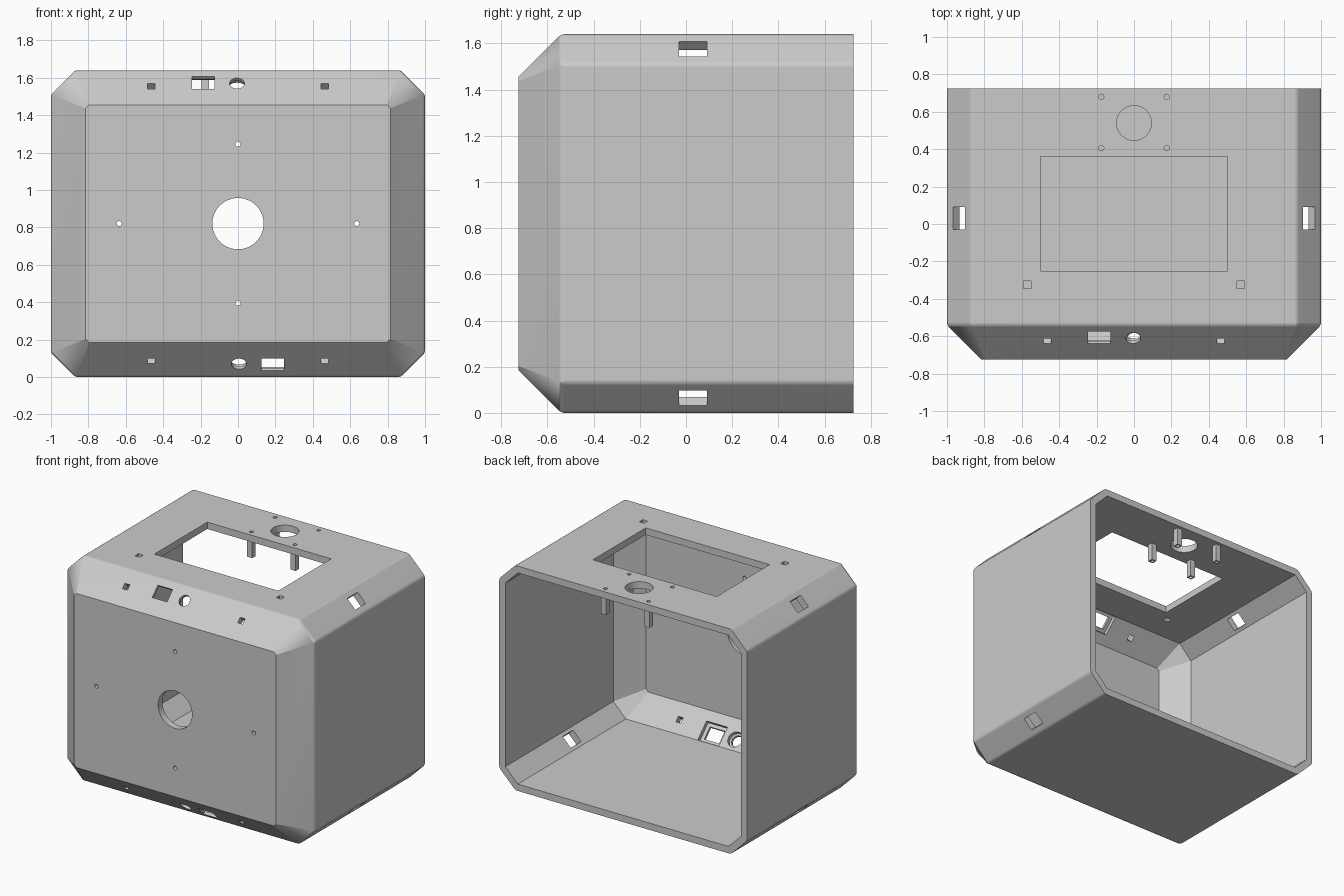
import bpy, bmesh
from math import radians, pi, atan2
from mathutils import Matrix, Vector

if "Cube" in bpy.data.objects:
    bpy.data.objects.remove(bpy.data.objects["Cube"], do_unlink=True)

MID = 0.82          # height of the centre line
WALL = 0.05
INSET = WALL * 0.414  # how far a 45 degree crease moves when offset by the wall

grey = bpy.data.materials.new("light grey plastic")
grey.use_nodes = True
grey.diffuse_color = (0.6, 0.6, 0.6, 1)
grey.node_tree.nodes["Principled BSDF"].inputs["Base Color"].default_value = (0.6, 0.6, 0.6, 1)


def make_object(name, bm):
    bmesh.ops.recalc_face_normals(bm, faces=bm.faces)
    mesh = bpy.data.meshes.new(name)
    bm.to_mesh(mesh)
    bm.free()
    mesh.materials.append(grey)
    obj = bpy.data.objects.new(name, mesh)
    bpy.context.collection.objects.link(obj)
    return obj


def ring(bm, y, half_x, half_z, c):
    """Rectangle with chamfered corners, standing at depth y."""
    quarter = [(half_x, half_z - c), (half_x - c, half_z)]
    pts = (quarter + [(-x, z) for x, z in reversed(quarter)]
           + [(-x, -z) for x, z in quarter] + [(x, -z) for x, z in reversed(quarter)])
    return [bm.verts.new((x, y, MID + z)) for x, z in pts]


def loft(rings_data):
    bm = bmesh.new()
    rings = [ring(bm, *r) for r in rings_data]
    for a, b in zip(rings, rings[1:]):
        for i in range(8):
            j = (i + 1) % 8
            bm.faces.new((a[i], a[j], b[j], b[i]))
    bm.faces.new(rings[0])
    bm.faces.new(rings[-1])
    return bm


def apply_all(obj):
    bpy.ops.object.select_all(action='DESELECT')
    obj.select_set(True)
    bpy.context.view_layer.objects.active = obj
    for m in list(obj.modifiers):
        bpy.ops.object.modifier_apply(modifier=m.name)


def subtract(target, cutter):
    mod = target.modifiers.new("cut", 'BOOLEAN')
    mod.operation = 'DIFFERENCE'
    mod.solver = 'EXACT'
    mod.object = cutter
    apply_all(target)
    bpy.data.objects.remove(cutter, do_unlink=True)


def cut_box(target, matrix, size):
    bm = bmesh.new()
    bmesh.ops.create_cube(bm, size=1, matrix=matrix @ Matrix.Diagonal((*size, 1)))
    subtract(target, make_object("cutter", bm))


def cut_round(target, matrix, radius, depth, sides=32):
    bm = bmesh.new()
    bmesh.ops.create_cone(bm, cap_ends=True, segments=sides, radius1=radius,
                          radius2=radius, depth=depth, matrix=matrix)
    subtract(target, make_object("cutter", bm))


def at(x, y, z):
    return Matrix.Translation((x, y, z))


def finish(obj):
    apply_all(obj)
    bpy.ops.object.shade_smooth_by_angle(angle=radians(25))
    mod = obj.modifiers.new("flat faces stay flat", 'WEIGHTED_NORMAL')
    mod.keep_sharp = True


# Outer body, with softly rounded creases except around the front face
bm = loft([(-0.725, 0.815, 0.635, 0.018), (-0.54, 1, MID, 0.13), (0.725, 1, MID, 0.13)])
soft = []
for e in bm.edges:
    a, b = sorted(v.co.y for v in e.verts)
    if abs(a + 0.54) < 0.001:
        soft.append(e)
bmesh.ops.bevel(bm, geom=soft, offset=0.014, segments=3, profile=0.5, affect='EDGES')
housing = make_object("housing_shell", bm)

# Hollow inside, open at the back
t, c = WALL, 0.13 - WALL * 0.586
subtract(housing, make_object("cutter", loft([
    (-0.725 + t, 0.815 - INSET, 0.635 - INSET, 0.018),
    (-0.54 + INSET, 1 - t, MID - t, c),
    (0.9, 1 - t, MID - t, c)])))

# Front face: large round opening and four screw holes
face_front = Matrix.Rotation(pi / 2, 4, 'X')
cut_round(housing, at(0, -0.7, MID) @ face_front, 0.137, 0.2, 48)
for x, z in ((0.635, 0), (-0.635, 0), (0, 0.425), (0, -0.425)):
    cut_round(housing, at(x, -0.7, MID + z) @ face_front, 0.014, 0.2, 12)

# Front slopes: sockets on top, turned half round for the bottom
half_turn = at(0, 0, MID) @ Matrix.Rotation(pi, 4, 'Y') @ at(0, 0, -MID)
for turn in (Matrix.Identity(4), half_turn):
    def slope(x, z):
        return turn @ at(x, z - 2.18, z) @ Matrix.Rotation(pi / 4, 4, 'X')
    inner = at(0, 0, -0.05)
    for x in (-0.465, 0.465):
        cut_box(housing, slope(x, 1.555), (0.04, 0.04, 0.2))
    cut_box(housing, slope(-0.185, 1.573), (0.12, 0.092, 0.2))
    cut_box(housing, slope(-0.185, 1.573) @ inner, (0.17, 0.14, 0.06))
    cut_round(housing, slope(-0.005, 1.57), 0.04, 0.2)
    cut_round(housing, slope(-0.005, 1.57) @ inner, 0.055, 0.06)

# Slots in the four long side slopes
for sx in (1, -1):
    for sz in (1, -1):
        m = at(sx * 0.935, 0.03, MID + sz * 0.755) @ Matrix.Rotation(atan2(sx, sz), 4, 'Y')
        cut_box(housing, m, (0.092, 0.12, 0.2))

# Top: display window, button hole and two small square holes
cut_box(housing, at(0, 0.055, 1.64), (1.0, 0.61, 0.2))
cut_round(housing, at(0, 0.54, 1.64), 0.093, 0.2, 48)
for x in (-0.57, 0.57):
    cut_box(housing, at(x, -0.325, 1.64), (0.04, 0.04, 0.2))

# Hollow mounting posts hanging around the button hole
for side, x in (("left", 0.175), ("right", -0.175)):
    for end, y in (("rear", 0.68), ("front", 0.405)):
        cut_round(housing, at(x, y, 1.64), 0.014, 0.2, 12)
        bm = bmesh.new()
        bmesh.ops.create_cube(bm, size=1, matrix=at(x, y, 1.525) @ Matrix.Diagonal((0.04, 0.04, 0.13, 1)))
        post = make_object(f"{end}_{side}_post", bm)
        cut_round(post, at(x, y, 1.5), 0.014, 0.4, 12)
        finish(post)

finish(housing)
